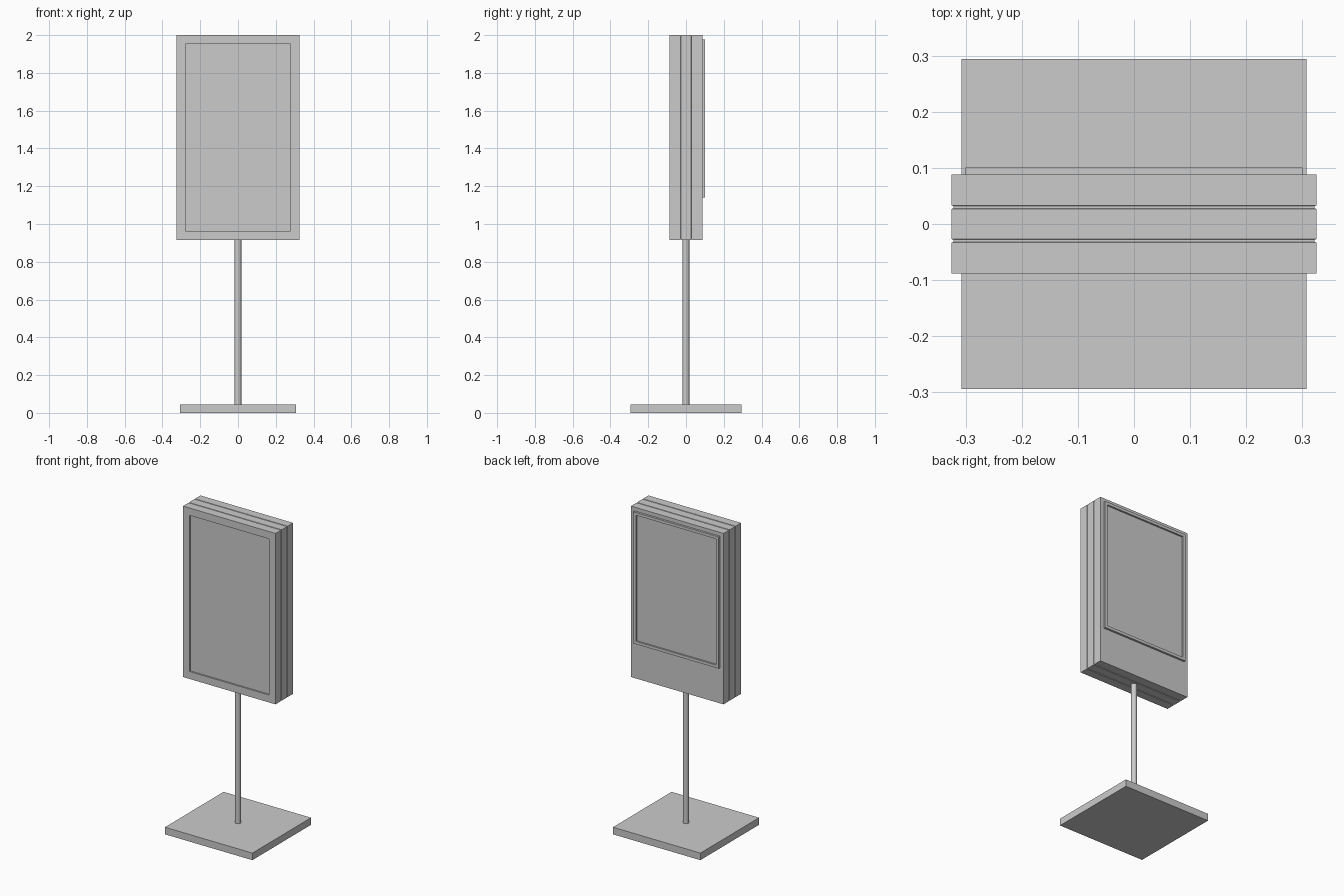
import bpy, bmesh

if "Cube" in bpy.data.objects:
    bpy.data.objects.remove(bpy.data.objects["Cube"])


def loft(name, width, z0, z1, stations, cap_end=True):
    """Rectangular rings along y, each station is (y, inset from the outline)."""
    bm = bmesh.new()
    rings = []
    for y, i in stations:
        x = width / 2 - i
        rings.append([bm.verts.new(p) for p in
                      ((-x, y, z0 + i), (x, y, z0 + i), (x, y, z1 - i), (-x, y, z1 - i))])
    for a, b in zip(rings, rings[1:]):
        for k in range(4):
            n = (k + 1) % 4
            bm.faces.new((a[k], a[n], b[n], b[k]))
    bm.faces.new(rings[0])
    if cap_end:
        bm.faces.new(rings[-1])
    bmesh.ops.recalc_face_normals(bm, faces=bm.faces)
    mesh = bpy.data.meshes.new(name)
    bm.to_mesh(mesh)
    bm.free()
    obj = bpy.data.objects.new(name, mesh)
    bpy.context.collection.objects.link(obj)
    return obj


# Base plate
loft("base_plate", 0.614, 0.0, 0.045, [(-0.294, 0), (0.294, 0)])

# Pole
bpy.ops.mesh.primitive_cylinder_add(vertices=16, radius=0.018, depth=0.88, location=(0, 0, 0.48))
pole = bpy.context.object
pole.name = "pole"
bpy.ops.object.shade_smooth_by_angle()

# Sign box: recessed front panel and two seams running around the sides
seams = []
for y in (-0.03, 0.03):
    seams += [(y - 0.003, 0), (y - 0.002, 0.003), (y + 0.002, 0.003), (y + 0.003, 0)]
loft("sign_box", 0.65, 0.915, 2.0,
     [(-0.078, 0.047), (-0.088, 0.047), (-0.088, 0)] + seams + [(0.088, 0)])

# Raised frame on the back with its sunken panel
loft("back_frame", 0.60, 1.14, 1.976,
     [(0.09, 0.018), (0.101, 0.018), (0.101, 0), (0.087, 0)], cap_end=False)
